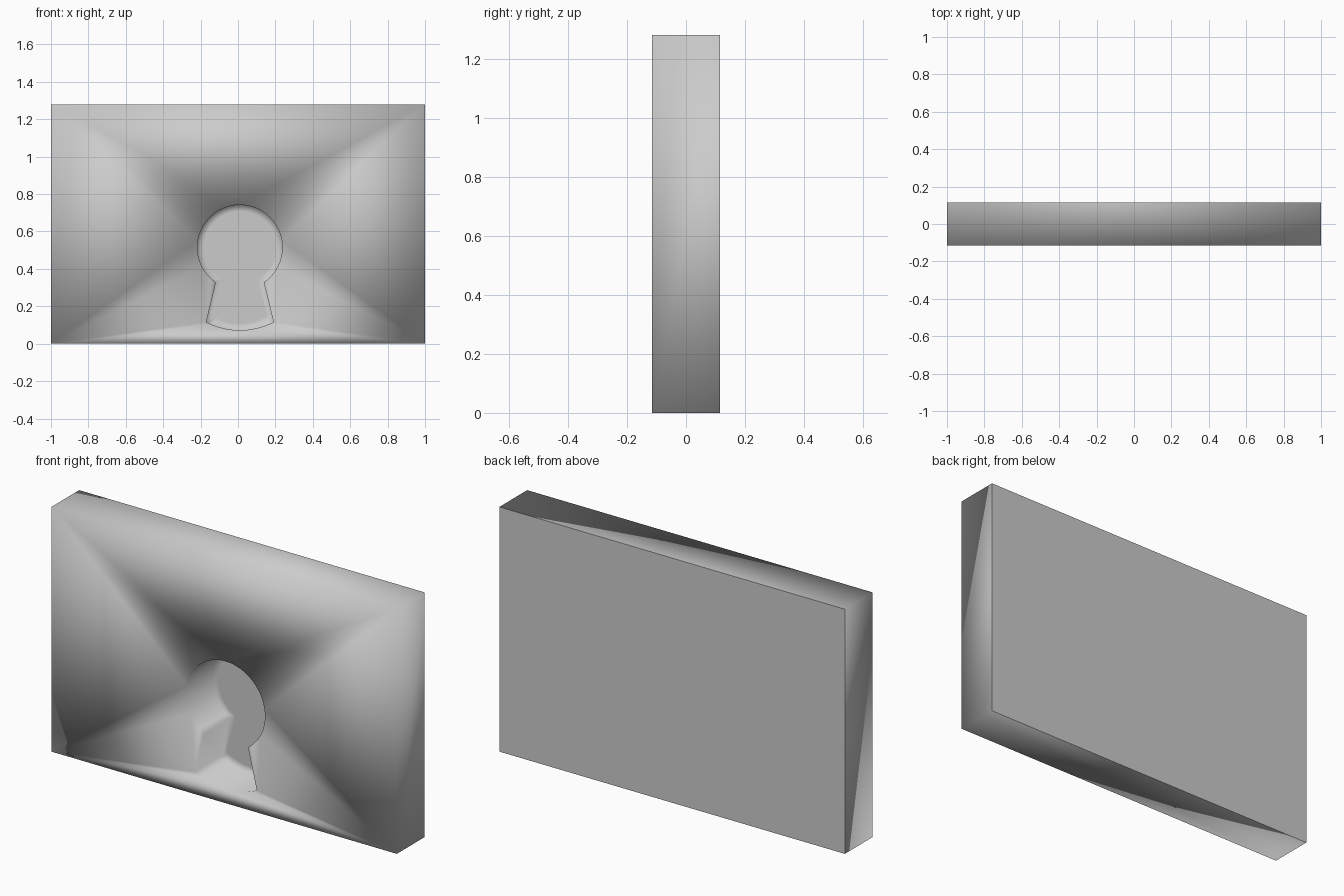
import bpy, bmesh, math

if "Cube" in bpy.data.objects:
    bpy.data.objects.remove(bpy.data.objects["Cube"])

W, D, H = 1.0, 0.115, 1.28          # half width, half depth, height
CX, CZ, R = 0.01, 0.515, 0.227      # keyhole round part
FLOOR_Y = 0.1


def keyhole(off=0.0):
    """Keyhole outline as (x, z) points, shrunk inwards by off."""
    pts = []
    r, neck, foot = R - off, 0.128 - off, 0.18 - off
    a0 = -math.acos(neck / r)
    a1 = math.pi - a0
    for i in range(41):
        a = a0 + (a1 - a0) * i / 40
        pts.append((CX + r * math.cos(a), CZ + r * math.sin(a)))
    # bowed foot
    for i in range(13):
        t = -1 + i / 6
        pts.append((CX + foot * t, 0.072 + off + 0.043 * t * t))
    return pts


bm = bmesh.new()


def ring(pts, y):
    return [bm.verts.new((x, y, z)) for x, z in pts]


def bridge(a, b):
    for i in range(len(a)):
        j = (i + 1) % len(a)
        bm.faces.new((a[i], a[j], b[j], b[i]))


# outer slab
rect = [(-W, 0), (W, 0), (W, H), (-W, H)]
front, back = ring(rect, -D), ring(rect, D)
bridge(front, back)
back_face = bm.faces.new(back)

# keyhole pocket: straight walls, flat floor with a border ring
rim = ring(keyhole(), -D)
base = ring(keyhole(), FLOOR_Y)
inner = ring(keyhole(0.035), FLOOR_Y)
bridge(rim, base)
bridge(base, inner)
floor = bm.faces.new(inner)

# front face with the keyhole left open
edges = []
for loop in (front, rim):
    for i in range(len(loop)):
        edges.append(bm.edges.get((loop[i], loop[(i + 1) % len(loop)])))
bmesh.ops.triangle_fill(bm, edges=edges, use_beauty=True)
bmesh.ops.recalc_face_normals(bm, faces=bm.faces)

# soft shading everywhere except around the flat back
for f in bm.faces:
    f.smooth = True
for e in back_face.edges:
    e.smooth = False

mesh = bpy.data.meshes.new("keyhole_plate")
bm.to_mesh(mesh)
bm.free()
plate = bpy.data.objects.new("keyhole_plate", mesh)
bpy.context.collection.objects.link(plate)
